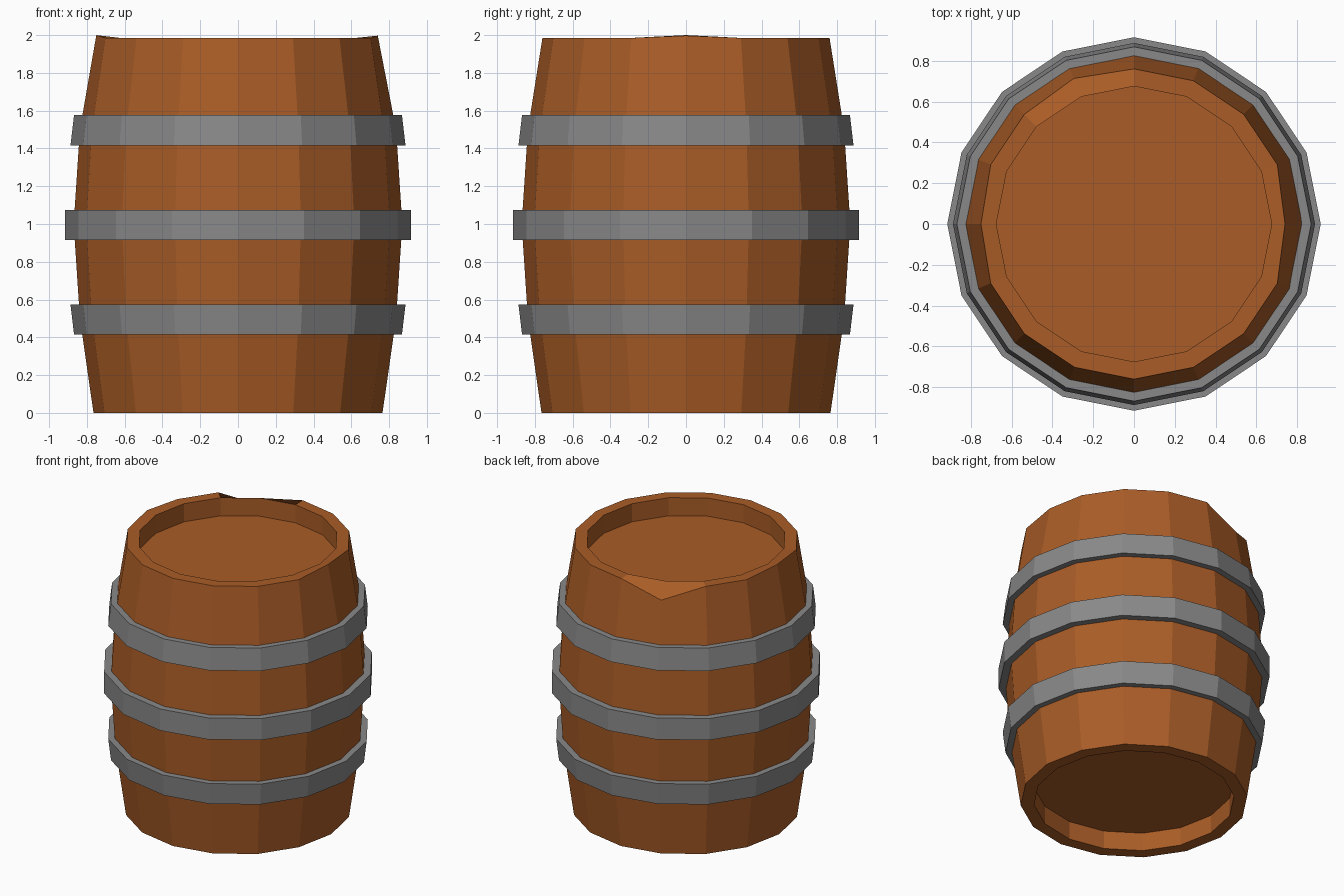
import bpy, bmesh, math

if "Cube" in bpy.data.objects:
    bpy.data.objects.remove(bpy.data.objects["Cube"])

SIDES = 16


def material(name, color):
    m = bpy.data.materials.new(name)
    m.diffuse_color = (*color, 1)
    m.use_nodes = True
    m.node_tree.nodes["Principled BSDF"].inputs["Base Color"].default_value = m.diffuse_color
    return m


def lathe(name, profile, mat, closed=False, tweak=None):
    """Spin an (r, z) profile, listed so that the outside runs upward."""
    bm = bmesh.new()
    rings = []
    for i, (r, z) in enumerate(profile):
        ring = []
        for k in range(SIDES):
            a = 2 * math.pi * k / SIDES
            dr, dz = tweak.get((i, k), (0, 0)) if tweak else (0, 0)
            ring.append(bm.verts.new(((r + dr) * math.cos(a), (r + dr) * math.sin(a), z + dz)))
        rings.append(ring)
    pairs = list(zip(rings, rings[1:]))
    if closed:
        pairs.append((rings[-1], rings[0]))
    else:
        bm.faces.new(rings[0])
        bm.faces.new(rings[-1])
    for lo, hi in pairs:
        for k in range(SIDES):
            n = (k + 1) % SIDES
            bm.faces.new((lo[k], lo[n], hi[n], hi[k]))
    bmesh.ops.recalc_face_normals(bm, faces=bm.faces)
    me = bpy.data.meshes.new(name)
    bm.to_mesh(me)
    bm.free()
    me.materials.append(mat)
    ob = bpy.data.objects.new(name, me)
    bpy.context.collection.objects.link(ob)
    return ob


wood = material("brown wood", (0.40, 0.108, 0.020))
iron = material("grey iron", (0.25, 0.25, 0.25))

# Barrel body with recessed lid and base; one rim corner is chipped, two stand proud
lathe("barrel_body",
      [(0.675, 0.135), (0.675, 0), (0.765, 0), (0.837, 0.5), (0.87, 1.0),
       (0.837, 1.5), (0.76, 1.985), (0.675, 1.985), (0.675, 1.85)],
      wood, tweak={(6, 5): (0.012, -0.10), (6, 8): (-0.01, 0.015), (6, 0): (-0.02, 0.012)})

# Iron hoops: name, bottom z, top z, bottom radius, top radius
for name, z0, z1, r0, r1 in (("lower_hoop", 0.415, 0.575, 0.868, 0.887),
                             ("middle_hoop", 0.915, 1.075, 0.915, 0.915),
                             ("upper_hoop", 1.415, 1.577, 0.887, 0.868)):
    lathe(name, [(r0, z0), (r1, z1), (r1 - 0.07, z1), (r0 - 0.07, z0)], iron, closed=True)
